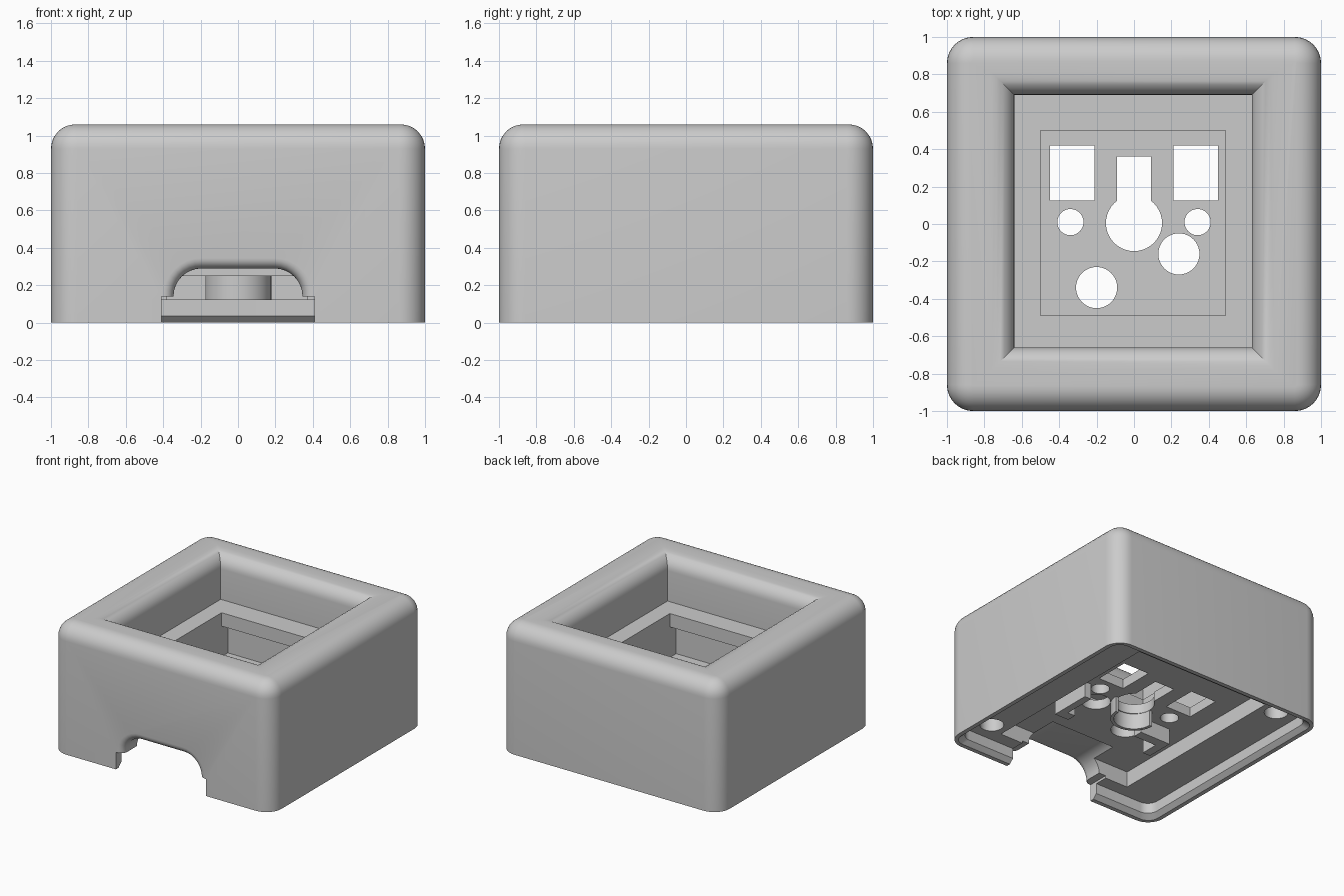
import bpy, bmesh
from math import sin, cos, pi, radians

old = bpy.data.objects.get("Cube")
if old:
    bpy.data.objects.remove(old, do_unlink=True)

grey = bpy.data.materials.new("plain_grey")
grey.use_nodes = True
GREY = (0.6, 0.6, 0.6, 1)
grey.diffuse_color = GREY
grey.node_tree.nodes["Principled BSDF"].inputs["Base Color"].default_value = GREY

TOP = 1.06
LEDGE = 0.69
FLOOR = 0.33
CEILING = 0.25
LID = 0.12


def loft(name, rings):
    """Closed solid through rings with equal point counts."""
    bm = bmesh.new()
    loops = [[bm.verts.new(p) for p in ring] for ring in rings]
    n = len(loops[0])
    for a, b in zip(loops, loops[1:]):
        for i in range(n):
            j = (i + 1) % n
            bm.faces.new((a[i], a[j], b[j], b[i]))
    bm.faces.new(loops[0])
    bm.faces.new(loops[-1])
    bmesh.ops.recalc_face_normals(bm, faces=bm.faces)
    mesh = bpy.data.meshes.new(name)
    bm.to_mesh(mesh)
    bm.free()
    mesh.materials.append(grey)
    ob = bpy.data.objects.new(name, mesh)
    bpy.context.collection.objects.link(ob)
    return ob


def rect(x0, x1, y0, y1, z):
    return [(x0, y0, z), (x1, y0, z), (x1, y1, z), (x0, y1, z)]


def box(name, x0, x1, y0, y1, z0, z1):
    return loft(name, [rect(x0, x1, y0, y1, z) for z in (z0, z1)])


def round_rect(half, r, z, steps=8):
    pts = []
    for k, (sx, sy) in enumerate([(1, 1), (-1, 1), (-1, -1), (1, -1)]):
        for i in range(steps + 1):
            a = pi / 2 * (k + i / steps)
            pts.append((sx * (half - r) + r * cos(a), sy * (half - r) + r * sin(a), z))
    return pts


def cylinder(name, x, y, r, z0, z1, n=40):
    return loft(name, [[(x + r * cos(2 * pi * i / n), y + r * sin(2 * pi * i / n), z)
                        for i in range(n)] for z in (z0, z1)])


def cut(body, cutter):
    cutter.hide_render = True
    mod = body.modifiers.new("cut", "BOOLEAN")
    mod.operation = "DIFFERENCE"
    mod.solver = "EXACT"
    mod.object = cutter
    bpy.context.view_layer.objects.active = body
    bpy.ops.object.modifier_apply(modifier=mod.name)
    bpy.data.objects.remove(cutter, do_unlink=True)


# Outer housing with rounded corners and top edge
R = 0.13
rings = [round_rect(1, R + 0.01, 0)]
for i in range(9):
    t = pi / 2 * i / 8
    inset = R * (1 - cos(t))
    rings.append(round_rect(1 - inset, R + 0.01 - inset, TOP - R + R * sin(t)))
housing = loft("housing", rings)

# Top pocket with a rounded rim
X0, X1, Y0, Y1, F = -0.64, 0.63, -0.66, 0.69, 0.12
rings = [rect(X0, X1, Y0, Y1, LEDGE)]
for i in range(10):
    t = pi / 2 * min(i, 8) / 8
    o = F * (1 - cos(t))
    z = TOP - F + F * sin(t) if i < 9 else TOP + 0.1
    rings.append(rect(X0 - o, X1 + o, Y0 - o, Y1 + o, z))
cut(housing, loft("pocket_cutter", rings))

# Inner well, undercut at front and back
cut(housing, box("well_cutter", -0.5, 0.49, -0.49, 0.5, FLOOR, LEDGE + 0.05))
cut(housing, box("undercut_cutter", -0.498, 0.488, -0.57, 0.58, FLOOR, 0.58))

# Recess for the base plate, chamfered at the mouth
cut(housing, loft("plate_cutter", [round_rect(h, 0.09, z) for z, h in
                                   ((-0.05, 0.965), (0, 0.965), (0.035, 0.93), (LID, 0.93))]))

# Lower cavity
cut(housing, box("cavity_cutter", -0.62, 0.62, -0.82, 0.8, 0.05, CEILING))

# Cable opening in the front wall: arch with flared mouth over a wider slot
def arch(o, y):
    w, h, r, steps = 0.345 + o, 0.29 + o, 0.15 + o, 8
    pts = [(w, y, -0.1)]
    for k, s in ((0, 1), (1, -1)):
        for i in range(steps + 1):
            a = pi / 2 * (k + i / steps)
            pts.append((s * (w - r) + r * cos(a), y, h - r + r * sin(a)))
    return pts + [(-w, y, -0.1)]


flare = 0.055
rings = [arch(flare, -1.1)]
for i in range(7):
    t = pi / 2 * i / 6
    rings.append(arch(flare * (1 - sin(t)), -1 + flare * (1 - cos(t))))
rings.append(arch(0, -0.6))
cut(housing, loft("arch_cutter", rings))
cut(housing, box("slot_cutter", -0.41, 0.41, -1.1, -0.8, -0.1, 0.14))

# Keyhole, windows and round holes through the floor
LOW, HIGH = 0.15, 0.45
cut(housing, cylinder("keyhole_cutter", 0, 0.005, 0.15, LOW, HIGH))
cut(housing, box("keyslot_cutter", -0.09, 0.09, 0, 0.36, LOW, HIGH))
for side in (-1, 1):
    cx = 0.33 * side
    cut(housing, box("window_cutter", cx - 0.118, cx + 0.118, 0.125, 0.42, LOW, HIGH))
    cut(housing, cylinder("pin_cutter", 0.34 * side, 0.01, 0.07, LOW, HIGH))
for x, y in ((0.24, -0.16), (-0.2, -0.34)):
    cut(housing, cylinder("hole_cutter", x, y, 0.11, LOW, HIGH))

# Blind holes in two opposite corners
for s in (-1, 1):
    cut(housing, cylinder("corner_hole_cutter", 0.76 * s, -0.76 * s, 0.09, 0.05, 0.25))

# Half collar hanging under the keyhole
def half_ring(z, n=20):
    angles = [pi + pi * i / n for i in range(n + 1)]
    path = [(0.152, a) for a in angles] + [(0.178, a) for a in reversed(angles)]
    return [(r * cos(a), r * sin(a), z) for r, a in path]


parts = [housing, loft("keyhole_collar", [half_ring(LID), half_ring(CEILING + 0.01)])]

# Guide tabs under the floor
for name, x0, x1, y0, y1 in (("left_guide", 0.37, 0.5, -0.33, -0.25),
                             ("left_hook", 0.44, 0.5, -0.25, 0.02),
                             ("right_guide", -0.45, -0.17, -0.2, -0.12),
                             ("right_hook", -0.45, -0.38, -0.35, -0.2)):
    parts.append(box(name, x0, x1, y0, y1, LID, CEILING + 0.01))

# Smooth the rounded surfaces, keep the edges sharp
bpy.ops.object.select_all(action="DESELECT")
for ob in parts:
    ob.select_set(True)
bpy.context.view_layer.objects.active = housing
bpy.ops.object.shade_smooth_by_angle(angle=radians(35))
